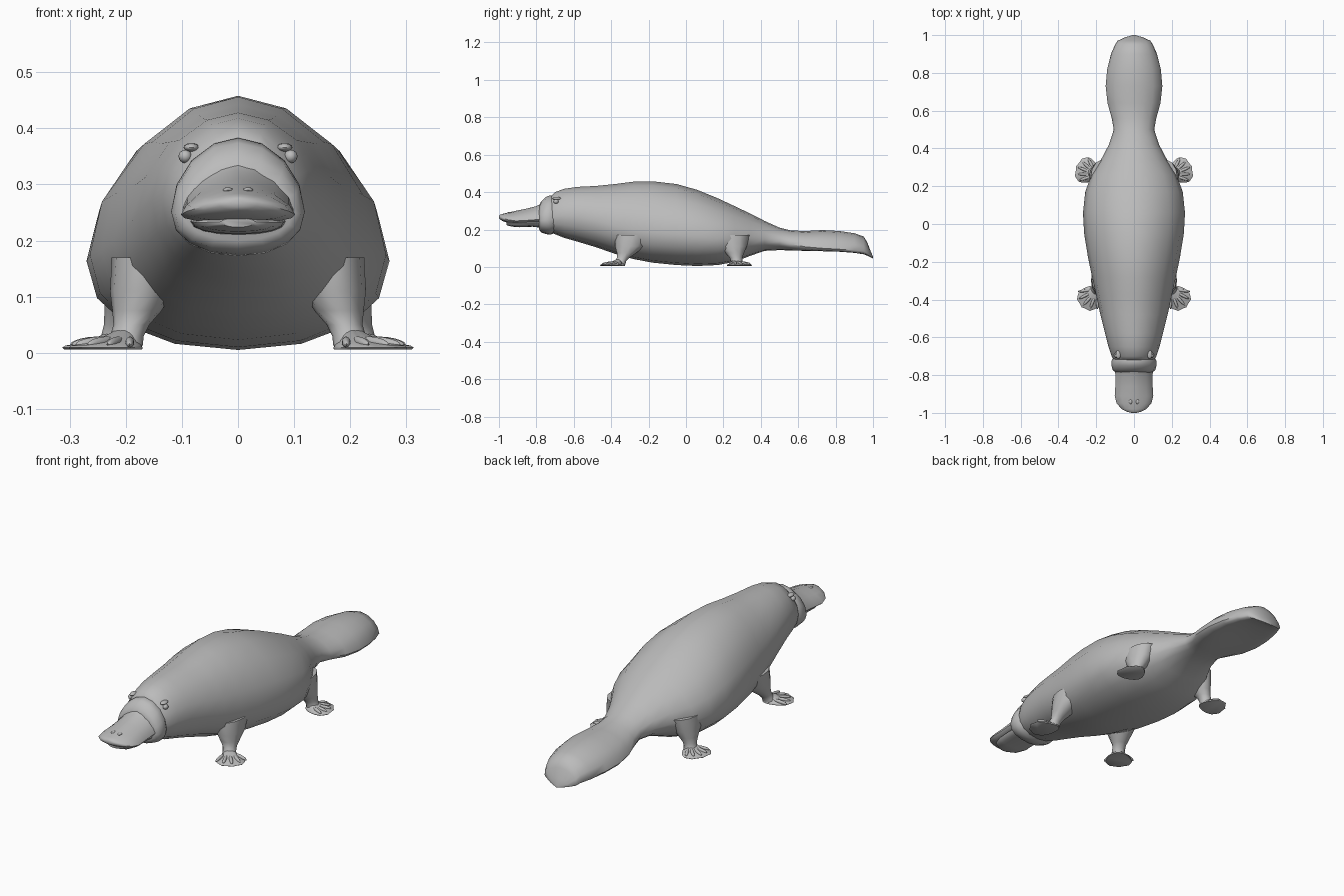
import bpy, bmesh
from math import sin, cos, pi, radians
from mathutils import Vector, Matrix

cube = bpy.data.objects.get("Cube")
if cube:
    bpy.data.objects.remove(cube)

grey = bpy.data.materials.new("plain grey")
grey.use_nodes = True
grey.diffuse_color = (0.5, 0.5, 0.5, 1)
grey.node_tree.nodes["Principled BSDF"].inputs["Base Color"].default_value = (0.5, 0.5, 0.5, 1)


def finish(name, bm, sharp=50):
    bmesh.ops.recalc_face_normals(bm, faces=bm.faces)
    mesh = bpy.data.meshes.new(name)
    bm.to_mesh(mesh)
    bm.free()
    mesh.materials.append(grey)
    ob = bpy.data.objects.new(name, mesh)
    bpy.context.collection.objects.link(ob)
    bpy.ops.object.select_all(action='DESELECT')
    ob.select_set(True)
    bpy.context.view_layer.objects.active = ob
    bpy.ops.object.shade_smooth_by_angle(angle=radians(sharp))
    return ob


def bridge(bm, rings):
    loops = [[bm.verts.new(p) for p in ring] for ring in rings]
    n = len(loops[0])
    for a, b in zip(loops, loops[1:]):
        for i in range(n):
            j = (i + 1) % n
            bm.faces.new((a[i], a[j], b[j], b[i]))
    bm.faces.new(loops[0])
    bm.faces.new(loops[-1])


def section(y, w, bottom, top, frac, arch=0, up=1.85, down=2.2, n=16):
    """Rounded cross-section, widest at a fraction of its height."""
    mid = bottom + frac * (top - bottom)
    pts = []
    for i in range(n):
        c, s = cos(2 * pi * i / n), sin(2 * pi * i / n)
        e = 2 / (up if s >= 0 else down)
        u = abs(c) ** e * (1 if c > 0 else -1)
        h = abs(s) ** e
        z = mid + (top - mid) * h if s >= 0 else mid - (mid - bottom) * h + arch * (1 - u * u)
        pts.append((w * u, y, z))
    return pts


def loft(name, stations, **kw):
    bm = bmesh.new()
    bridge(bm, [section(*s, **kw) for s in stations])
    return finish(name, bm)


def ellipsoid(name, loc, size, turn=0, tilt=0):
    bm = bmesh.new()
    bmesh.ops.create_uvsphere(bm, u_segments=12, v_segments=8, radius=1)
    m = Matrix.Translation(loc) @ Matrix.Rotation(turn, 4, 'Z') @ Matrix.Rotation(tilt, 4, 'Y')
    bm.transform(m @ Matrix.Diagonal((*size, 1)))
    return finish(name, bm)


# Body running into the paddle tail: y, half width, bottom, top, widest fraction, arch
loft("body_and_tail", [
    (-.725, .105, .185, .375, .42), (-.7, .118, .175, .4, .42), (-.65, .135, .155, .418, .45),
    (-.58, .153, .135, .428, .46), (-.48, .178, .105, .433, .44), (-.38, .2, .07, .443, .4),
    (-.28, .222, .042, .456, .38), (-.18, .243, .023, .458, .37), (-.05, .264, .01, .443, .38),
    (.06, .27, .005, .412, .39), (.17, .258, .01, .367, .4), (.26, .226, .027, .325, .42),
    (.34, .175, .058, .287, .42), (.42, .133, .086, .246, .4), (.5, .107, .09, .21, .4),
    (.56, .118, .083, .195, .35, .005), (.64, .14, .071, .192, .3, .015),
    (.73, .15, .062, .197, .28, .025), (.82, .142, .057, .192, .28, .03),
    (.9, .122, .054, .18, .28, .025), (.95, .1, .053, .163, .28, .015),
    (.97, .087, .05, .13, .28, .01), (.987, .05, .048, .085, .3, .003), (1, .008, .045, .055, .3)])

# Skin shield around the base of the bill
loft("bill_collar", [
    (-.705, .108, .18, .375, .38), (-.725, .119, .172, .383, .38), (-.75, .119, .176, .374, .38),
    (-.775, .112, .184, .35, .38), (-.785, .097, .2, .325, .4)], up=1.9)

# Upper bill and lower jaw
loft("upper_bill", [
    (-.73, .1, .23, .375, .2), (-.765, .1, .232, .342, .2), (-.8, .099, .235, .325, .2),
    (-.86, .099, .233, .31, .2), (-.91, .102, .231, .3, .22), (-.95, .092, .235, .291, .3),
    (-.98, .064, .245, .284, .4), (-.995, .035, .254, .279, .5), (-1, .012, .26, .274, .5)],
    up=1.6, down=2.2)
loft("lower_jaw", [
    (-.74, .085, .205, .25, .6), (-.82, .084, .215, .25, .6), (-.89, .082, .212, .247, .6),
    (-.935, .066, .216, .243, .6), (-.96, .03, .224, .24, .6)])


def leg(name, side, points):
    """Flared limb: list of centre, half width along x, half width along y."""
    bm = bmesh.new()
    bridge(bm, [[(side * (c[0] + rx * cos(2 * pi * i / 12)), c[1] + ry * sin(2 * pi * i / 12), c[2])
                 for i in range(12)] for c, rx, ry in points])
    finish(name, bm)


def foot(name, side, heel, angle, length, spread):
    """Thin webbed fan with scalloped rim and five toe ridges."""
    heel = Vector(heel)
    n = 30
    rings = []
    for height, scale in ((.006, .97), (.009, 1), (.013, .95), (.019, .6), (.04, .24)):
        ring = []
        for i in range(n):
            t = 2 * pi * i / n
            front = max(0, cos(t))
            r = 1 + .05 * cos(10 * t) * front
            fwd = length * (.44 + .56 * cos(t) * r) * scale
            out = spread * sin(t) * r * scale * (.78 + .22 * cos(t))
            ring.append((side * (heel.x + fwd * cos(angle) - out * sin(angle)),
                         heel.y + fwd * sin(angle) + out * cos(angle), height))
        rings.append(ring)
    bm = bmesh.new()
    bridge(bm, rings)
    finish(name, bm)
    for k in range(-2, 3):
        a = angle + k * .36
        d = length * (.62 - .035 * abs(k))
        ellipsoid(f"{name}_toe_{k + 3}",
                  (side * (heel.x + d * cos(a)), heel.y + d * sin(a), .019),
                  (length * .3, .008, .009), side * a if side > 0 else pi - a,
                  radians(7))


for side, label in ((1, "left"), (-1, "right")):
    leg(f"front_leg_{label}", side, [
        ((.165, -.28, .17), .06, .1), ((.172, -.3, .11), .056, .08), ((.18, -.318, .075), .044, .052),
        ((.19, -.335, .05), .032, .034), ((.198, -.35, .03), .03, .03), ((.204, -.357, .012), .034, .033)])
    leg(f"rear_leg_{label}", side, [
        ((.17, .24, .17), .06, .1), ((.183, .25, .11), .055, .075), ((.195, .26, .075), .043, .05),
        ((.207, .267, .05), .032, .034), ((.214, .271, .03), .03, .03), ((.22, .274, .012), .034, .033)])
    foot(f"front_foot_{label}", side, (.192, -.345, 0), radians(-48), .125, .078)
    foot(f"rear_foot_{label}", side, (.2, .262, 0), radians(22), .112, .085)
    # Eyes with a small brow, and raised nostrils
    ellipsoid(f"eye_{label}", (side * .094, -.695, .35), (.012, .014, .012))
    ellipsoid(f"brow_{label}", (side * .083, -.69, .366), (.014, .024, .008))
    ellipsoid(f"nostril_{label}", (side * .018, -.94, .29), (.009, .013, .005))
